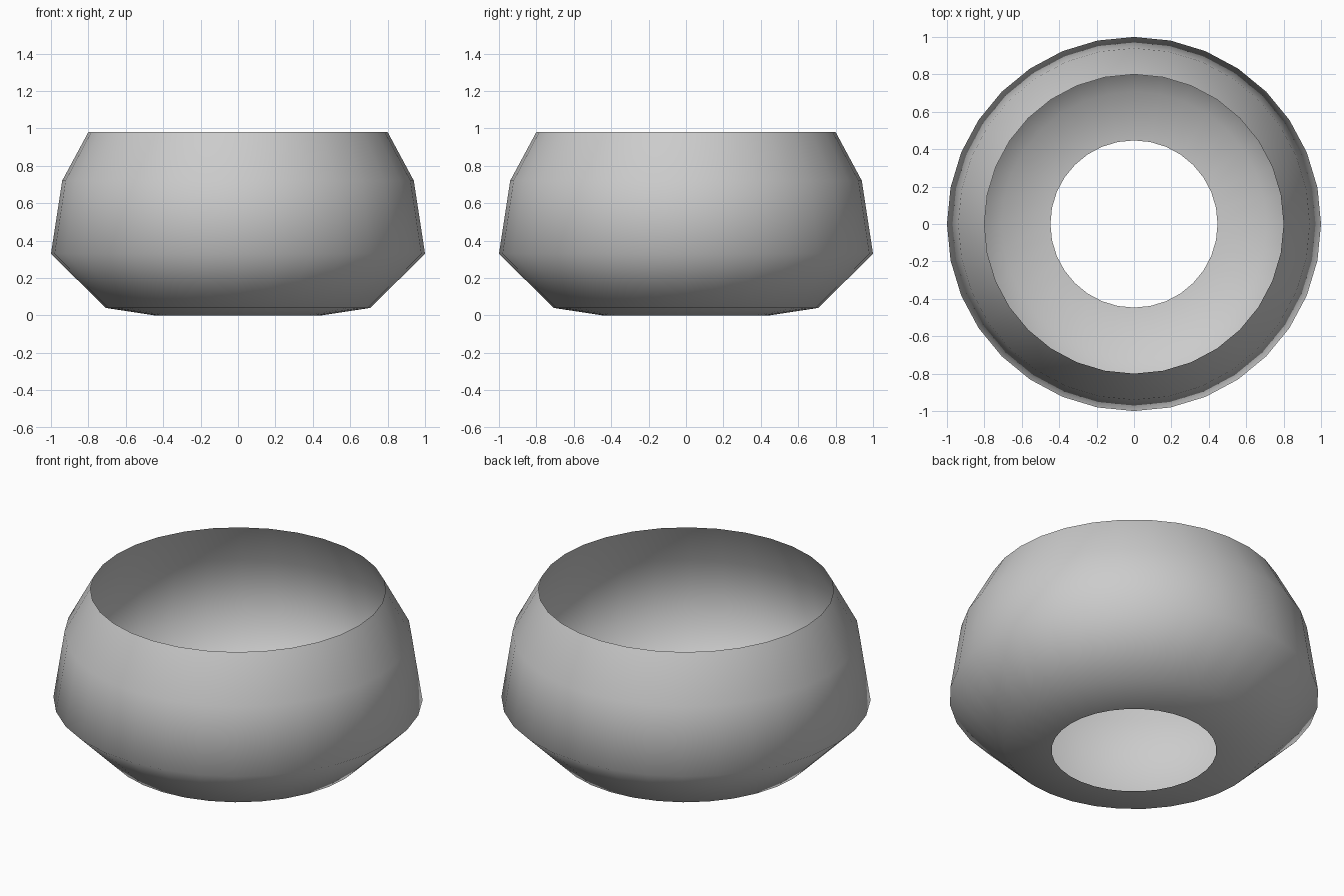
import bpy, bmesh, math

if "Cube" in bpy.data.objects:
    bpy.data.objects.remove(bpy.data.objects["Cube"])

# Bowl wall profile (radius, height), open at base and rim
PROFILE = [(0.447, 0.0), (0.708, 0.04), (1.0, 0.33), (0.94, 0.72), (0.80, 0.98)]
SIDES = 32

bm = bmesh.new()
rings = []
for r, z in PROFILE:
    rings.append([bm.verts.new((r * math.cos(2 * math.pi * i / SIDES),
                                r * math.sin(2 * math.pi * i / SIDES), z))
                  for i in range(SIDES)])

# Bands of quads between neighbouring rings, facing outward
for low, high in zip(rings, rings[1:]):
    for i in range(SIDES):
        j = (i + 1) % SIDES
        face = bm.faces.new((low[i], low[j], high[j], high[i]))
        face.smooth = True

mesh = bpy.data.meshes.new("bowl_shell")
bm.to_mesh(mesh)
bm.free()
bowl = bpy.data.objects.new("bowl_shell", mesh)
bpy.context.collection.objects.link(bowl)
